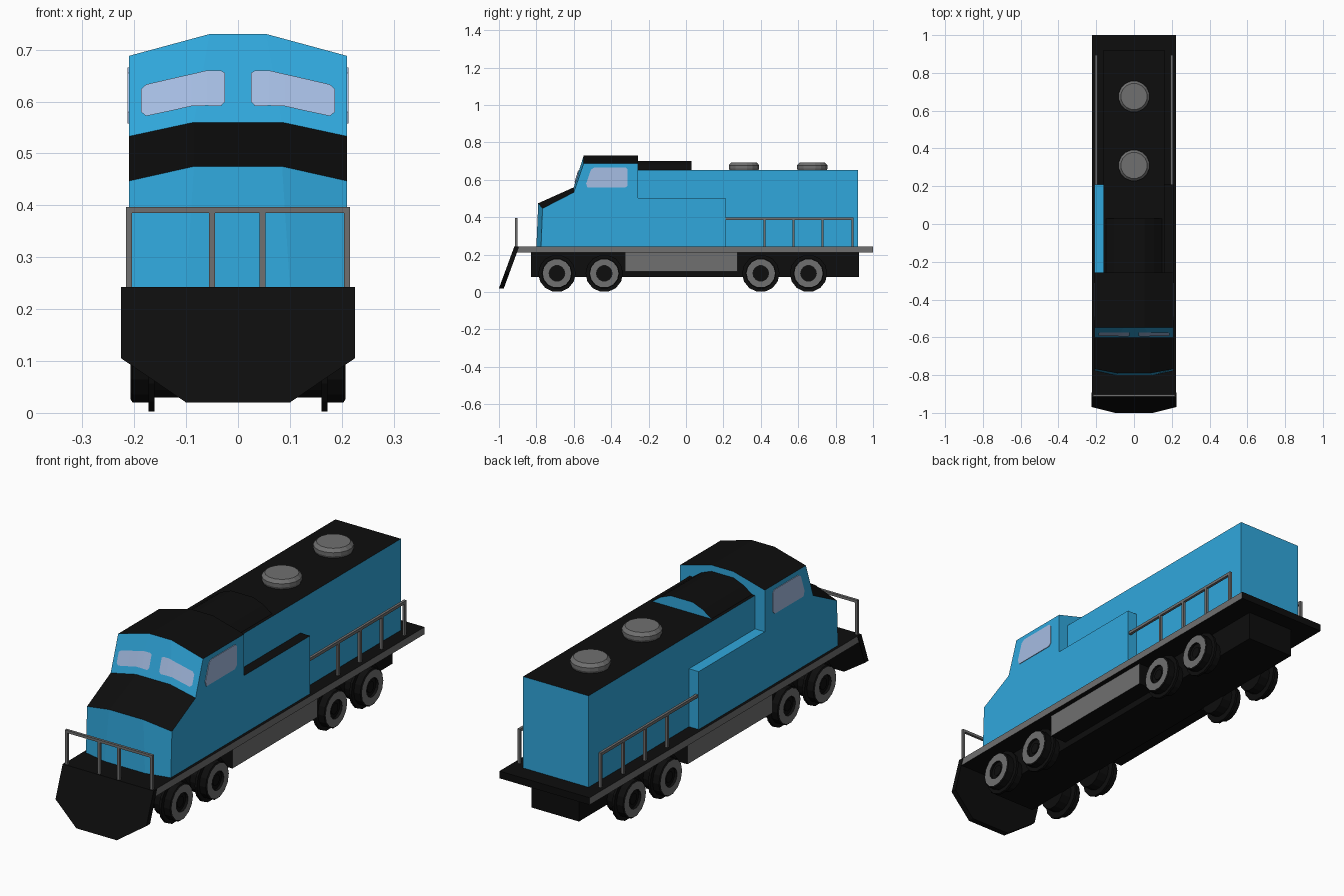
import bpy, bmesh, math
from mathutils import Vector, Matrix

if "Cube" in bpy.data.objects:
    bpy.data.objects.remove(bpy.data.objects["Cube"])


def material(name, rgb):
    m = bpy.data.materials.new(name)
    m.diffuse_color = (*rgb, 1)
    m.use_nodes = True
    m.node_tree.nodes["Principled BSDF"].inputs["Base Color"].default_value = m.diffuse_color
    return m


BLUE, BLACK, GREY, GLASS = range(4)
MATS = [material("sky_blue", (0.03, 0.39, 0.72)), material("black", (0.004, 0.004, 0.004)),
        material("mid_grey", (0.16, 0.16, 0.16)), material("pale_glass", (0.38, 0.51, 0.77))]


def finish(name, bm, recalc=True):
    if recalc:
        bmesh.ops.recalc_face_normals(bm, faces=bm.faces)
    me = bpy.data.meshes.new(name)
    bm.to_mesh(me)
    bm.free()
    for m in MATS:
        me.materials.append(m)
    ob = bpy.data.objects.new(name, me)
    bpy.context.collection.objects.link(ob)
    return ob


def box(name, lo, hi, mat, rule=None):
    """Axis-aligned box; rule(normal) may override the colour of a face."""
    lo, hi = Vector(lo), Vector(hi)
    bm = bmesh.new()
    bmesh.ops.create_cube(bm, size=1, matrix=Matrix.Translation((lo + hi) / 2)
                          @ Matrix.Diagonal((*(hi - lo), 1)))
    bm.normal_update()
    for f in bm.faces:
        f.material_index = rule(f.normal) if rule else mat
    return finish(name, bm)


def prism(name, pts, vec, mat):
    """Extrude a closed outline of 3D points along vec."""
    bm = bmesh.new()
    f = bm.faces.new([bm.verts.new(p) for p in pts])
    r = bmesh.ops.extrude_face_region(bm, geom=[f], use_keep_orig=True)
    bmesh.ops.translate(bm, vec=vec, verts=[v for v in r["geom"] if isinstance(v, bmesh.types.BMVert)])
    for f in bm.faces:
        f.material_index = mat
    return finish(name, bm)


def lathe(name, profile, mats, n, matrix):
    """Turn (radius, height) points round local z; one colour per segment."""
    bm = bmesh.new()
    rings = [[bm.verts.new((r * math.cos(2 * math.pi * (i + .5) / n), r * math.sin(2 * math.pi * (i + .5) / n), h))
              for i in range(n)] for r, h in profile]
    for a, b, m in zip(rings, rings[1:], mats):
        for i in range(n):
            j = (i + 1) % n
            bm.faces.new((a[i], a[j], b[j], b[i])).material_index = m
    bm.faces.new(rings[0]).material_index = mats[0]
    bm.faces.new(rings[-1]).material_index = mats[-1]
    bm.transform(matrix)
    return finish(name, bm)


# deck, underframe and tank
sides_grey = lambda n: GREY if abs(n.x) > .5 else BLACK
top_black = lambda n: BLACK if n.z > .5 else BLUE
box("deck", (-.223, -.918, .211), (.223, 1, .243), GREY, sides_grey)
box("underframe", (-.118, -.83, .08), (.118, .925, .212), BLACK)
box("side_tank", (-.2, -.325, .11), (.2, .275, .212), GREY, sides_grey)

# long hood with black top, and the lower side lockers
box("hood", (-.162, -.26, .242), (.162, .92, .652), BLUE, top_black)
box("left_locker", (-.21, -.26, .242), (-.16, .21, .502), BLUE)
box("right_locker", (.16, -.26, .242), (.21, .21, .502), BLUE, top_black)

# arched roof hump behind the cab
arch = [(-.15, .65), (-.105, .682), (-.055, .702), (.055, .702), (.105, .682), (.15, .65)]
hump = prism("roof_hump", [(x, -.257, z) for x, z in arch], (0, .287, 0), BLACK)
for p in hump.data.polygons:
    if abs(p.normal.y) > .5:
        p.material_index = BLUE

# cab: strips of four points (centre x, centre y, centre z, side y, side z)
HW = .21
stations = [(.1, -.80, .242, -.775, .242), (.085, -.79, .475, -.767, .447),
            (.085, -.6, .56, -.6, .533), (.055, -.547, .73, -.547, .688),
            (.055, -.257, .73, -.257, .688), (.1, -.257, .242, -.257, .242)]
bm = bmesh.new()
rows = [[bm.verts.new(p) for p in ((-HW, ys, zs), (-c, yc, zc), (c, yc, zc), (HW, ys, zs))]
        for c, yc, zc, ys, zs in stations]
for i in range(6):
    a, b = rows[i], rows[(i + 1) % 6]
    for k in range(3):
        bm.faces.new((a[k], a[k + 1], b[k + 1], b[k])).material_index = BLACK if i in (1, 3) else BLUE
for k in (0, 3):
    bm.faces.new([r[k] for r in rows])
finish("cab", bm)


# windscreen panes, laid just in front of the slanted cab front
def screen_y(x, z):
    t = max(0, (x - .07) / .14)
    low, high = .56 - .027 * t, .73 - .042 * t
    return -.6 + .053 * (z - low) / (high - low)


pane = [(.187, .58, .624), (.177, .572, .633), (.13, .582, .644), (.09, .591, .653),
        (.06, .592, .66), (.033, .591, .66), (.025, .6, .655)]
for side, s in (("left", -1), ("right", 1)):
    bm = bmesh.new()
    cols = [[bm.verts.new((s * x, screen_y(x, z) - .005, z)) for z in (lo, hi)] for x, lo, hi in pane]
    for a, b in zip(cols, cols[1:]):
        f = bm.faces.new((a[0], b[0], b[1], a[1]))
        f.material_index = GLASS
        f.normal_update()
        if f.normal.y > 0:
            f.normal_flip()
    finish(side + "_windscreen", bm, False)

    # cab side window
    outline = [(-.527, .558), (-.325, .558), (-.312, .57), (-.312, .655), (-.322, .666),
               (-.49, .666), (-.508, .655), (-.534, .58)]
    prism(side + "_side_window", [(s * .207, y, z) for y, z in outline], (s * .006, 0, 0), GLASS)

    # side railing
    box(side + "_handrail", (s * .2 - .006, .21, .385), (s * .2 + .006, .896, .398), GREY)
    for i, y in enumerate((.42, .575, .73, .89)):
        box(f"{side}_rail_post_{i}", (s * .2 - .006, y - .006, .24), (s * .2 + .006, y + .006, .39), GREY)

    # flanged wheels
    wheel = [(.072, .115), (.072, .161), (.1, .161), (.1, .172), (.082, .172), (.082, .203),
             (.076, .207), (.042, .207), (.042, .195), (.024, .195), (.024, .199)]
    colours = [BLACK] * 6 + [GREY] + [BLACK] * 3
    for i, y in enumerate((-.69, -.437, .4, .655)):
        lathe(f"{side}_wheel_{i}", wheel, colours, 14,
              Matrix.Translation((0, y, .1)) @ Matrix.Rotation(s * math.pi / 2, 4, 'Y'))

# axles
for i, y in enumerate((-.69, -.437, .4, .655)):
    lathe(f"axle_{i}", [(.02, -.12), (.02, .12)], [BLACK], 8,
          Matrix.Translation((0, y, .1)) @ Matrix.Rotation(math.pi / 2, 4, 'Y'))

# front railing
box("front_handrail", (-.216, -.914, .385), (.216, -.902, .397), GREY)
for i, x in enumerate((-.21, -.05, .047, .21)):
    box(f"front_rail_post_{i}", (x - .006, -.914, .24), (x + .006, -.902, .39), GREY)

# slanted plough
plough = [(-.225, .243), (-.225, .105), (-.1, .02), (.1, .02), (.225, .105), (.225, .243)]
prism("plough", [(x, -1 + .367 * (z - .02), z) for x, z in plough], (0, .026, 0), BLACK)

# roof fans
for i, y in enumerate((.31, .675)):
    lathe(f"roof_fan_{i}", [(.076, .645), (.083, .662), (.083, .678), (.07, .692)], [GREY] * 3, 16,
          Matrix.Translation((0, y, 0)))
